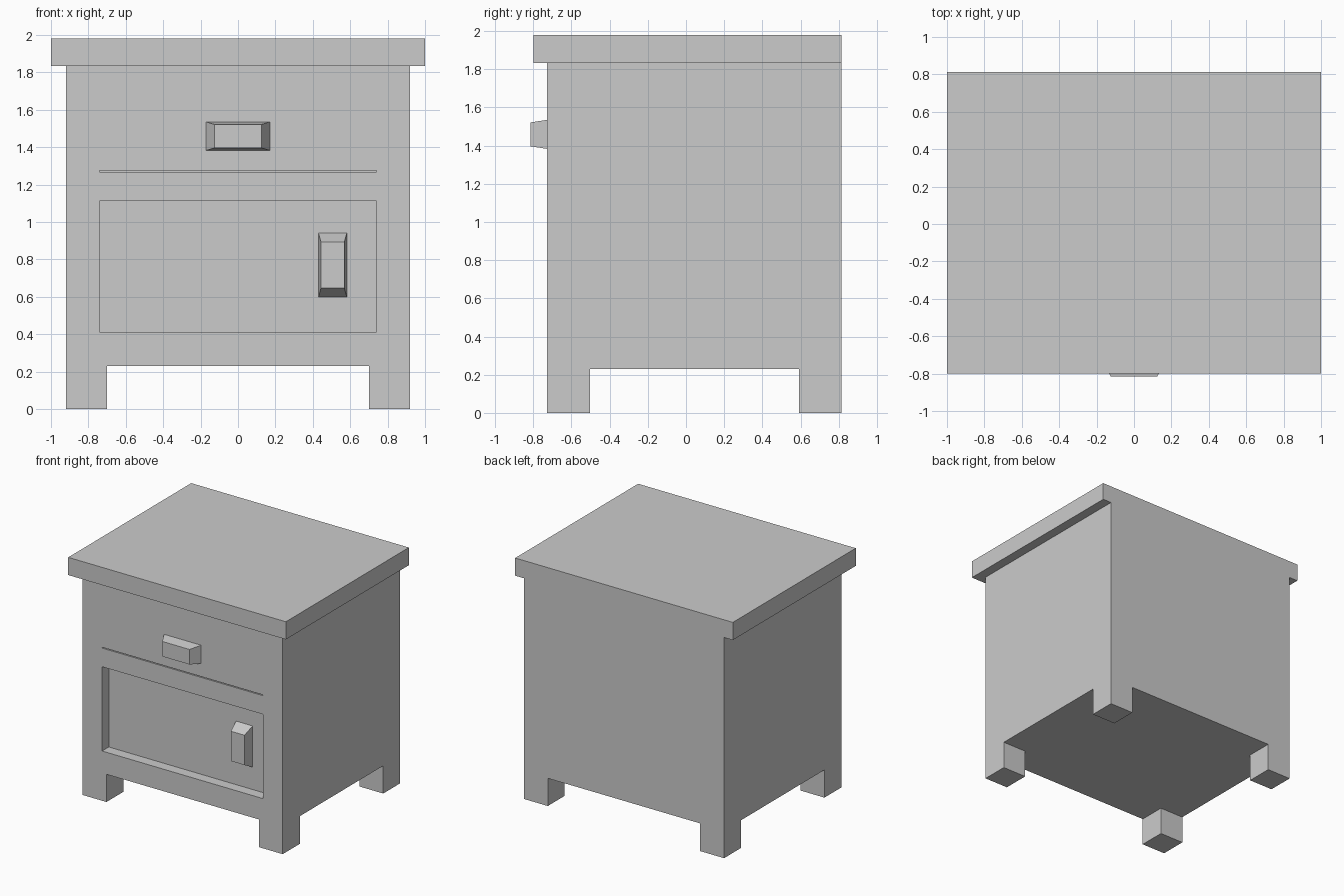
import bpy, bmesh, math
from mathutils import Vector

if "Cube" in bpy.data.objects:
    bpy.data.objects.remove(bpy.data.objects["Cube"])

BACK, FRONT, DEPTH = 0.814, -0.727, 0.088


def finish(name, bm):
    bmesh.ops.recalc_face_normals(bm, faces=bm.faces)
    mesh = bpy.data.meshes.new(name)
    bm.to_mesh(mesh)
    bm.free()
    obj = bpy.data.objects.new(name, mesh)
    bpy.context.collection.objects.link(obj)
    return obj


def box_bm(lo, hi):
    bm = bmesh.new()
    bmesh.ops.create_cube(bm, size=1)
    for v in bm.verts:
        v.co = Vector([(a + b) / 2 + c * (b - a) for a, b, c in zip(lo, hi, v.co)])
    return bm


def box(name, lo, hi):
    return finish(name, box_bm(lo, hi))


def handle(name, centre_x, centre_z, base, face, back_y):
    # Tapered pull: base and face are (width, height), face pokes forward
    bm = box_bm((-0.5, back_y - DEPTH, -0.5), (0.5, back_y, 0.5))
    for v in bm.verts:
        w, h = base if v.co.y > back_y - DEPTH / 2 else face
        v.co.x = centre_x + v.co.x * w
        v.co.z = centre_z + v.co.z * h
    return finish(name, bm)


# Cabinet: slice the box along the leg lines and pull the bottom corners down
bm = box_bm((-0.92, FRONT, 0.23), (0.92, BACK, 1.833))
for axis, pos in ((0, -0.70), (0, 0.70), (1, -0.503), (1, 0.592)):
    co, no = Vector(), Vector()
    co[axis], no[axis] = pos, 1
    bmesh.ops.bisect_plane(bm, geom=bm.verts[:] + bm.edges[:] + bm.faces[:],
                           plane_co=co, plane_no=no)
bm.normal_update()
corners = []
for f in bm.faces:
    c = f.calc_center_median()
    if f.normal.z < -0.9 and abs(c.x) > 0.7 and not -0.503 < c.y < 0.592:
        corners.append(f)
for f in corners:
    new = bmesh.ops.extrude_discrete_faces(bm, faces=[f])["faces"][0]
    for v in new.verts:
        v.co.z = 0
bmesh.ops.remove_doubles(bm, verts=bm.verts, dist=0.0001)
bmesh.ops.dissolve_limit(bm, angle_limit=math.radians(1),
                         verts=bm.verts, edges=bm.edges)
cabinet = finish("cabinet_with_legs", bm)

# Door recess and the narrow gap below the drawer
for name, z0, z1 in (("door_recess_cutter", 0.413, 1.113),
                     ("drawer_gap_cutter", 1.268, 1.275)):
    cutter = box(name, (-0.74, FRONT - 0.1, z0), (0.74, FRONT + DEPTH, z1))
    cutter.hide_render = True
    cutter.hide_set(True)
    mod = cabinet.modifiers.new(name, 'BOOLEAN')
    mod.operation = 'DIFFERENCE'
    mod.solver = 'EXACT'
    mod.object = cutter

# Overhanging top, flush with the back
box("top_board", (-1, -0.80, 1.833), (1, BACK, 1.98))

# Pulls: drawer on the front face, door at the back of the recess
handle("drawer_handle", 0, 1.459, (0.34, 0.152), (0.25, 0.125), FRONT)
handle("door_handle", 0.506, 0.77, (0.152, 0.342), (0.125, 0.248), FRONT + DEPTH)
